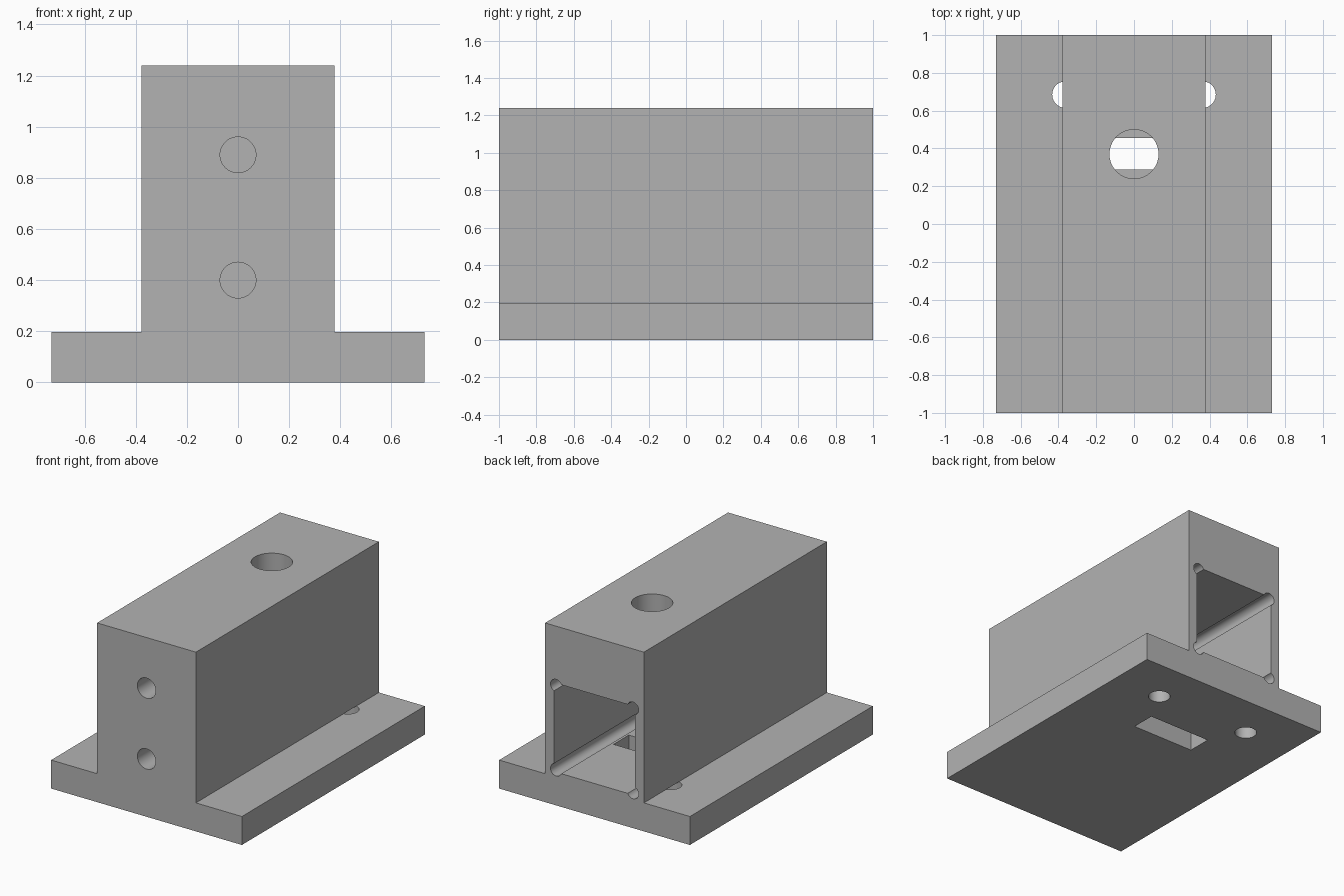
import bpy
import bmesh
import math
from mathutils import Matrix

if "Cube" in bpy.data.objects:
    bpy.data.objects.remove(bpy.data.objects["Cube"])

grey = bpy.data.materials.new("mid grey")
grey.diffuse_color = (0.45, 0.45, 0.45, 1)
grey.use_nodes = True
grey.node_tree.nodes["Principled BSDF"].inputs["Base Color"].default_value = grey.diffuse_color

BASE_W, BASE_H = 0.73, 0.197      # half width and thickness of the flange
BODY_W, TOP = 0.378, 1.24         # half width and top of the housing
POCKET_W, POCKET_LO, POCKET_HI = 0.31, 0.23, 0.845
POCKET_END = -0.26


def make(name, bm):
    mesh = bpy.data.meshes.new(name)
    bm.to_mesh(mesh)
    bm.free()
    ob = bpy.data.objects.new(name, mesh)
    bpy.context.collection.objects.link(ob)
    mesh.materials.append(grey)
    return ob


def box(name, x0, x1, y0, y1, z0, z1):
    bm = bmesh.new()
    bmesh.ops.create_cube(bm, size=1)
    for v in bm.verts:
        v.co.x = x1 if v.co.x > 0 else x0
        v.co.y = y1 if v.co.y > 0 else y0
        v.co.z = z1 if v.co.z > 0 else z0
    return make(name, bm)


def cylinder(name, radius, start, end, axis, a, b, sides=48):
    """Cylinder from start to end; a, b are (x, z) along y or (x, y) along z."""
    mid = (start + end) / 2
    if axis == 'Y':
        m = Matrix.Translation((a, mid, b)) @ Matrix.Rotation(math.pi / 2, 4, 'X')
    else:
        m = Matrix.Translation((a, b, mid))
    bm = bmesh.new()
    bmesh.ops.create_cone(bm, cap_ends=True, segments=sides, radius1=radius,
                          radius2=radius, depth=end - start, matrix=m)
    return make(name, bm)


def combine(target, tool, operation='DIFFERENCE'):
    bpy.context.view_layer.objects.active = target
    mod = target.modifiers.new("combine", 'BOOLEAN')
    mod.operation, mod.solver, mod.object = operation, 'EXACT', tool
    bpy.ops.object.modifier_apply(modifier=mod.name)
    bpy.data.objects.remove(tool)


# flanged base plate with its two mounting holes
block = box("flanged_housing", -BASE_W, BASE_W, -1, 1, 0, BASE_H)
for s in (-1, 1):
    combine(block, cylinder("mounting_hole", 0.07, -0.1, BASE_H + 0.1, 'Z', s * 0.363, 0.685))

# upright housing on the plate
combine(block, box("upright", -BODY_W, BODY_W, -1, 1, BASE_H, TOP), 'UNION')

# rear pocket with round corner reliefs
combine(block, box("pocket", -POCKET_W, POCKET_W, POCKET_END, 1.1, POCKET_LO, POCKET_HI))
inset = 0.016
for x in (-POCKET_W + inset, POCKET_W - inset):
    for z in (POCKET_LO + inset, POCKET_HI - inset):
        combine(block, cylinder("corner_relief", 0.043, POCKET_END, 1.1, 'Y', x, z, 32))

# top bore and floor slot, both opening into the pocket
combine(block, cylinder("top_bore", 0.13, 0.6, TOP + 0.1, 'Z', 0, 0.37, 64))
combine(block, box("floor_slot", -0.236, 0.236, 0.288, 0.455, -0.1, 0.4))

# blind holes in the front face
for z in (0.40, 0.89):
    combine(block, cylinder("front_hole", 0.07, -1.1, -0.65, 'Y', 0, z))

bpy.ops.object.select_all(action='DESELECT')
block.select_set(True)
bpy.context.view_layer.objects.active = block
bpy.ops.object.shade_smooth_by_angle(angle=math.radians(30))
